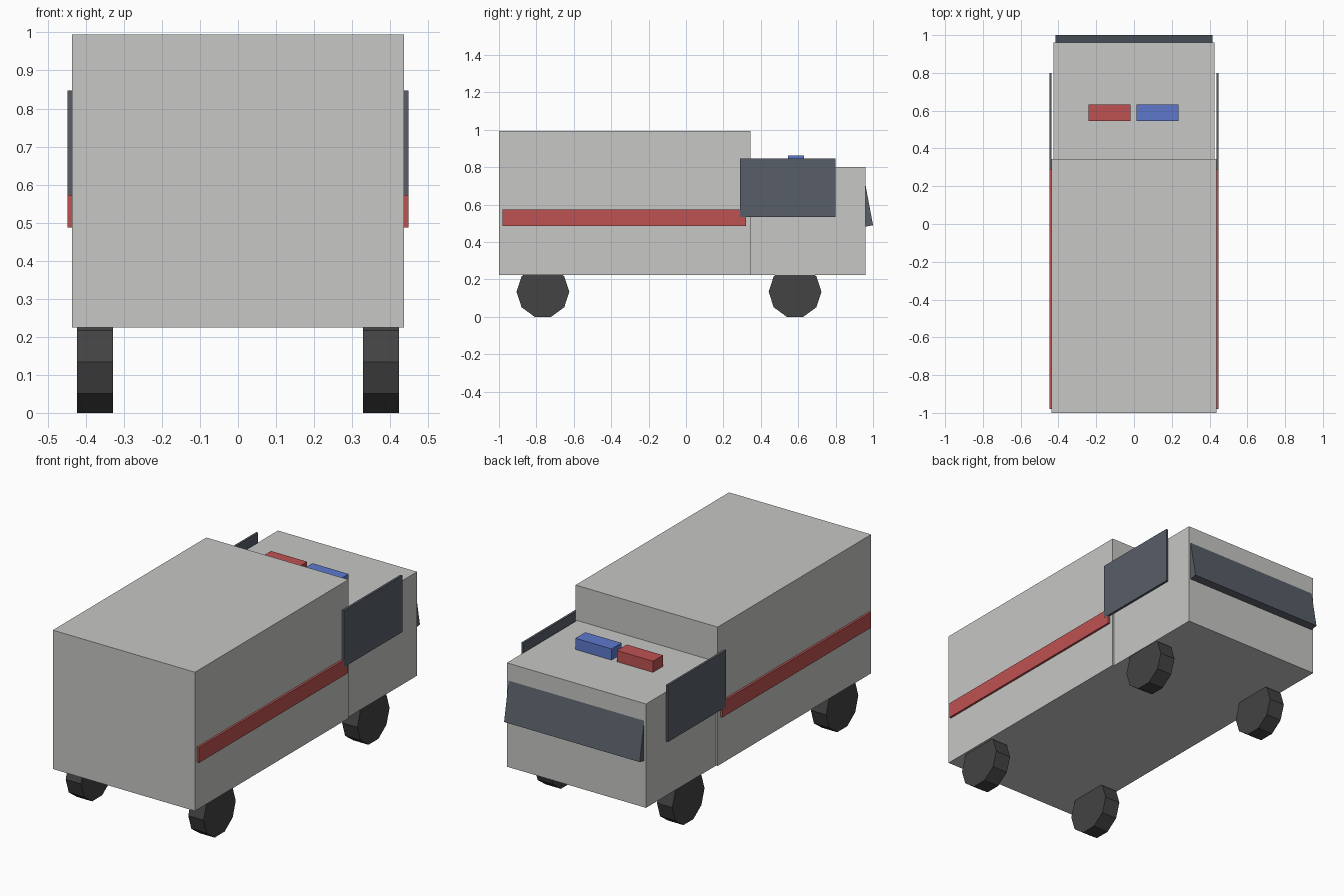
import bpy, bmesh, math
from mathutils import Matrix

if "Cube" in bpy.data.objects:
    bpy.data.objects.remove(bpy.data.objects["Cube"])


def material(name, r, g, b):
    m = bpy.data.materials.new(name)
    m.diffuse_color = (r, g, b, 1)
    m.use_nodes = True
    m.node_tree.nodes["Principled BSDF"].inputs["Base Color"].default_value = m.diffuse_color
    return m


WHITE = material("body_white", 0.57, 0.58, 0.56)
RED = material("signal_red", 0.52, 0.085, 0.085)
BLUE = material("signal_blue", 0.11, 0.19, 0.60)
GLASS = material("dark_glass", 0.098, 0.112, 0.138)
TYRE = material("tyre_black", 0.057, 0.057, 0.057)


def finish(name, bm, mat):
    bmesh.ops.recalc_face_normals(bm, faces=bm.faces)
    me = bpy.data.meshes.new(name)
    bm.to_mesh(me)
    bm.free()
    me.materials.append(mat)
    ob = bpy.data.objects.new(name, me)
    bpy.context.collection.objects.link(ob)
    return ob


def prism(name, profile, x0, x1, mat):
    """Extrude a (y, z) profile from x0 to x1."""
    bm = bmesh.new()
    face = bm.faces.new([bm.verts.new((x0, y, z)) for y, z in profile])
    ext = bmesh.ops.extrude_face_region(bm, geom=[face])
    verts = [v for v in ext["geom"] if isinstance(v, bmesh.types.BMVert)]
    bmesh.ops.translate(bm, verts=verts, vec=(x1 - x0, 0, 0))
    return finish(name, bm, mat)


def box(name, x, y, z, mat):
    return prism(name, [(y[0], z[0]), (y[1], z[0]), (y[1], z[1]), (y[0], z[1])], x[0], x[1], mat)


def wheel(name, x, y):
    # Ten-sided tyre lying on its side, a flat facet on the ground
    r, width = 0.141, 0.094
    zc = r * math.sin(math.radians(72))
    profile = [(y + r * math.cos(math.tau * i / 10), zc + r * math.sin(math.tau * i / 10))
               for i in range(10)]
    prism(name, profile, x - width / 2, x + width / 2, TYRE)


# Tall rear box and lower cab
box("rear_body", (-0.436, 0.436), (-1.0, 0.345), (0.224, 0.994), WHITE)
box("cab", (-0.427, 0.427), (0.345, 0.96), (0.224, 0.80), WHITE)

# Tilted windscreen, top sunk into the cab
prism("windscreen", [(0.95, 0.481), (1.0, 0.49), (0.96, 0.704), (0.95, 0.70)],
      -0.416, 0.416, GLASS)

# Roof lights
box("red_light", (-0.24, -0.018), (0.545, 0.632), (0.79, 0.862), RED)
box("blue_light", (0.014, 0.236), (0.545, 0.632), (0.79, 0.862), BLUE)

# Parts repeated on both sides
for side, s in (("left", -1), ("right", 1)):
    xs = sorted((s * 0.432, s * 0.448))
    box(side + "_stripe", xs, (-0.98, 0.322), (0.487, 0.573), RED)
    xs = sorted((s * 0.436, s * 0.4485))
    box(side + "_side_window", xs, (0.288, 0.80), (0.533, 0.847), GLASS)
    wheel(side + "_rear_wheel", s * 0.376, -0.765)
    wheel(side + "_front_wheel", s * 0.376, 0.583)
